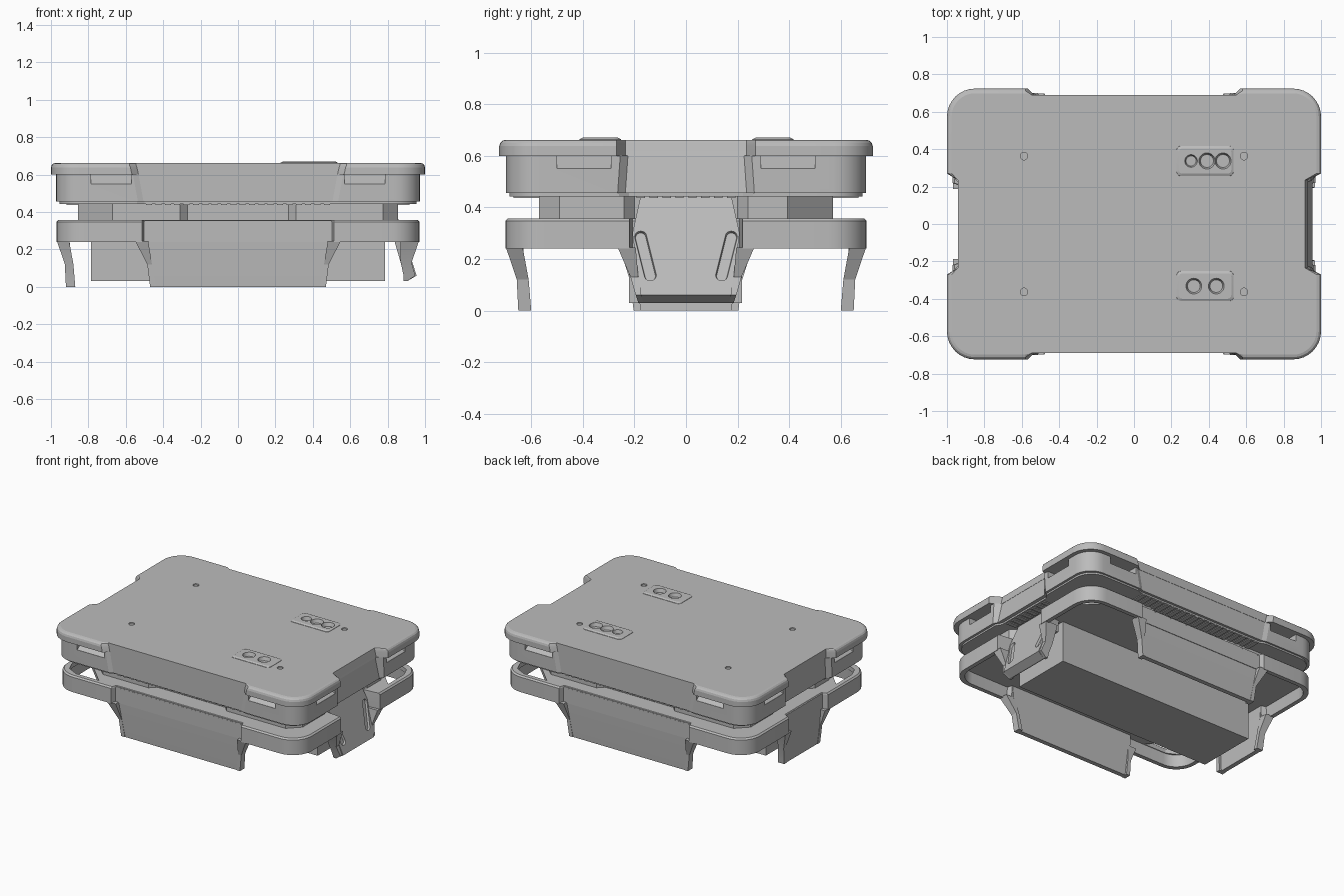
import bpy, bmesh, math
from mathutils import Matrix, Vector

cube = bpy.data.objects.get("Cube")
if cube:
    bpy.data.objects.remove(cube)

grey = bpy.data.materials.new("plain_grey")
grey.use_nodes = True
grey.diffuse_color = (0.5, 0.5, 0.5, 1)
grey.node_tree.nodes["Principled BSDF"].inputs["Base Color"].default_value = (0.5, 0.5, 0.5, 1)
parts = []


def loft(name, sections, matrix=None):
    """Skin a stack of equal-length outlines given as (z, points)."""
    bm = bmesh.new()
    rings = [[bm.verts.new((x, y, z)) for x, y in pts] for z, pts in sections]
    for a, b in zip(rings, rings[1:]):
        for i in range(len(a)):
            j = (i + 1) % len(a)
            bm.faces.new((a[i], a[j], b[j], b[i]))
    bm.faces.new(rings[0][::-1])
    bm.faces.new(rings[-1])
    bmesh.ops.recalc_face_normals(bm, faces=bm.faces)
    mesh = bpy.data.meshes.new(name)
    if matrix:
        bm.transform(matrix)
    bm.to_mesh(mesh)
    bm.free()
    obj = bpy.data.objects.new(name, mesh)
    bpy.context.collection.objects.link(obj)
    mesh.materials.append(grey)
    parts.append(obj)
    return obj


def rect(x0, x1, y0, y1):
    return [(x0, y0), (x1, y0), (x1, y1), (x0, y1)]


def box(name, x0, x1, y0, y1, z0, z1):
    return loft(name, [(z0, rect(x0, x1, y0, y1)), (z1, rect(x0, x1, y0, y1))])


def circle(x, y, r, n=28):
    return [(x + r * math.cos(math.tau * i / n), y + r * math.sin(math.tau * i / n)) for i in range(n)]


def rounded(hx, hy, r, n=8):
    """Rounded rectangle."""
    pts = []
    for k, (sx, sy) in enumerate(((1, 1), (-1, 1), (-1, -1), (1, -1))):
        for i in range(n):
            a = math.pi / 2 * (k + i / (n - 1))
            pts.append((sx * (hx - r) + r * math.cos(a), sy * (hy - r) + r * math.sin(a)))
    return pts


def notched(hx, hy, r, nx, ny, fy, lx, rx, s=0.04, n=9):
    """Rounded rectangle with a shallow notch in the middle of each side."""
    pts = []
    for sx, sy in ((1, 1), (-1, 1), (-1, -1), (1, -1)):
        q = [(rx if sx > 0 else lx, ny), (hx, ny + s)]
        for i in range(n):
            a = math.pi / 2 * i / (n - 1)
            q.append((hx - r + r * math.cos(a), hy - r + r * math.sin(a)))
        q += [(nx + s, hy), (nx, fy)]
        if sx * sy < 0:
            q.reverse()
        pts += [(sx * x, sy * y) for x, y in q]
    return pts


def cut(target, cutters):
    """Subtract the cutters and remove them."""
    for c in cutters:
        mod = target.modifiers.new("cut", 'BOOLEAN')
        mod.operation = 'DIFFERENCE'
        mod.solver = 'EXACT'
        mod.object = c
        bpy.context.view_layer.objects.active = target
        bpy.ops.object.modifier_apply(modifier=mod.name)
        parts.remove(c)
        bpy.data.objects.remove(c)


corners = [(sx, sy) for sx in (-1, 1) for sy in (-1, 1)]


# Lid: overhanging rim with softened top edge
def rim(o, rx, nx=0.545):
    return notched(1 - o, 0.724 - o, 0.15 - o, nx, 0.235, 0.689, 0.942, rx, 0.035)


lid = loft("lid_rim", [(0.6, rim(0, 0.93, 0.532)), (0.637, rim(0, 0.921, 0.54)), (0.65, rim(0.004, 0.918)),
                       (0.658, rim(0.012, 0.916)), (0.662, rim(0.025, 0.915))])
cut(lid, [loft("screw_cutter", [(z, circle(sx * 0.588, sy * 0.363, 0.02)) for z in (0.652, 0.7)])
          for sx, sy in corners])

# Lid body with tapered recesses
body = loft("lid_body", [
    (0.455, notched(0.972, 0.697, 0.13, 0.505, 0.235, 0.687, 0.942, 0.955, 0.03)),
    (0.601, notched(0.972, 0.697, 0.13, 0.532, 0.225, 0.687, 0.942, 0.928, 0.03))])

# Grip pockets under the rim, with sloping floors
pockets = []
for sx, sy in corners:
    x0, x1 = sorted((sx * 0.57, sx * 0.785))
    y0, y1 = sorted((sy * 0.29, sy * 0.5))
    pockets.append(loft("pocket", [(0.55, rect(x0, x1, *sorted((sy * 0.696, sy * 0.75)))),
                                   (0.6, rect(x0, x1, *sorted((sy * 0.63, sy * 0.75))))]))
    pockets.append(loft("pocket", [(0.55, rect(*sorted((sx * 0.97, sx * 1.05)), y0, y1)),
                                   (0.6, rect(*sorted((sx * 0.9, sx * 1.05)), y0, y1))]))
cut(body, pockets)
base = notched(0.955, 0.685, 0.13, 0.5, 0.22, 0.67, 0.92, 0.93)
loft("lid_base_plate", [(0.443, base), (0.456, base)])

# Raised plates with dished holes
for label, y, holes in (("rear", 0.337, ((0.305, 0.036), (0.39, 0.046), (0.476, 0.046))),
                        ("front", -0.332, ((0.32, 0.045), (0.44, 0.045)))):
    move = Matrix.Translation((0.38, y, 0))
    plate = loft(label + "_port_plate", [(0.655, rounded(0.155, 0.083, 0.025)),
                                         (0.664, rounded(0.152, 0.08, 0.025)),
                                         (0.67, rounded(0.14, 0.068, 0.02))], move)
    for target in (plate, lid):
        cut(target, [loft("hole", [(0.645, circle(x, y, r * 0.75)), (0.685, circle(x, y, r * 1.05))])
                     for x, r in holes])

# Vent ribs beneath the lid
for i in range(20):
    x = -0.475 + i * 0.05
    for s, label in ((-1, "front"), (1, "rear")):
        box(label + "_vent_rib", x - 0.016, x + 0.016, *sorted((s * 0.56, s * 0.668)), 0.437, 0.446)
for i in range(8):
    y = -0.175 + i * 0.05
    for s, label in ((-1, "right"), (1, "left")):
        box(label + "_vent_rib", *sorted((s * 0.845, s * 0.918)), y - 0.016, y + 0.016, 0.437, 0.446)


# Two diagonally opposite corners of the core and tray are cut away
def diagonal_cutters(points):
    return [loft("corner_cutter", [(z, [(s * x, s * y) for x, y in points]) for z in (0.2, 0.5)])
            for s in (-1, 1)]


# Recessed core between lid and tray
outline = notched(0.855, 0.57, 0.08, 0.27, 0.2, 0.53, 0.81, 0.81, 0.04, 2)
core = loft("core", [(0.34, outline), (0.45, outline)])
cut(core, diagonal_cutters([(0.64, 0.6), (0.9, 0.35), (0.9, 0.6)]))


# Tray: open-bottomed shell
def tray_outline(o):
    return notched(0.97 - o, 0.7 - o, 0.15 - o * 0.7, 0.502, 0.207, 0.667 - o, 0.935 - o, 0.845 - o, 0.012)


tray = loft("tray", [(0.325, tray_outline(0.035)), (0.24, tray_outline(0.03)), (0.24, tray_outline(0)),
                     (0.347, tray_outline(0)), (0.357, tray_outline(0.01))])
cut(tray, diagonal_cutters([(0.64, 0.66), (0.93, 0.37), (0.93, 0.55), (0.9, 0.62), (0.82, 0.66)]))
box("lower_box", -0.785, 0.785, -0.22, 0.218, 0.03, 0.34)


# Hanging flaps with flared side wings
def wings(name, d, sections, turn):
    for s in (-1, 1):
        loft(name + "_wing", [(z, rect(*sorted((s * a, s * b)), -(d - out), -(d - inn)))
                              for z, a, b, out, inn in sections], turn)


def flap(name, d, top, low, angle):
    turn = Matrix.Rotation(math.radians(angle), 4, 'Z')
    loft(name, [(0.0, rect(-low, low, -(d - 0.053), -(d - 0.085))),
                (0.24, rect(-top + 0.01, top - 0.01, -(d - 0.037), -(d - 0.07))),
                (0.355, rect(-top, top, -(d - 0.033), -(d - 0.07)))], turn)
    wings(name, d, [(0.0, low - 0.005, low + 0.025, 0.05, 0.1),
                    (0.12, low + 0.015, low + 0.04, 0.044, 0.09),
                    (0.245, top - 0.02, top + 0.05, 0.002, 0.067)], turn)


flap("front_flap", 0.7, 0.5, 0.445, 0)
flap("rear_flap", 0.7, 0.5, 0.445, 180)
flap("right_flap", 0.97, 0.208, 0.178, -90)

# Left handle: outward-sloping panel with two grooves
turn = Matrix.Rotation(math.pi / 2, 4, 'Z')
handle = loft("left_handle", [(0.03, rect(-0.165, 0.165, -0.905, -0.895)),
                              (0.06, rect(-0.175, 0.175, -0.955, -0.89)),
                              (0.3, rect(-0.208, 0.208, -0.877, -0.82)),
                              (0.447, rect(-0.175, 0.175, -0.83, -0.77))], turn)
slots = []
for s in (-1, 1):
    u = Vector((0.058, -s * 0.045, -0.18)).normalized()
    v = Vector((0.951, 0, 0.309)).cross(u).normalized()
    m = Matrix((u, v, u.cross(v))).transposed().to_4x4()
    m.translation = (0.906, s * 0.157, 0.212)
    slots.append(loft("slot", [(-0.015, rounded(0.1, 0.02, 0.019)), (0.05, rounded(0.112, 0.034, 0.032))], m))
cut(handle, slots)
wings("left_handle", 0.97, [(0.03, 0.16, 0.185, 0.065, 0.085),
                            (0.06, 0.17, 0.195, 0.022, 0.085),
                            (0.13, 0.185, 0.215, 0.042, 0.1),
                            (0.245, 0.195, 0.265, 0.002, 0.1)], turn)

# Smooth curved sides, keep edges crisp
bpy.ops.object.select_all(action='DESELECT')
for obj in parts:
    obj.select_set(True)
bpy.context.view_layer.objects.active = parts[0]
bpy.ops.object.shade_smooth_by_angle(angle=math.radians(15))
